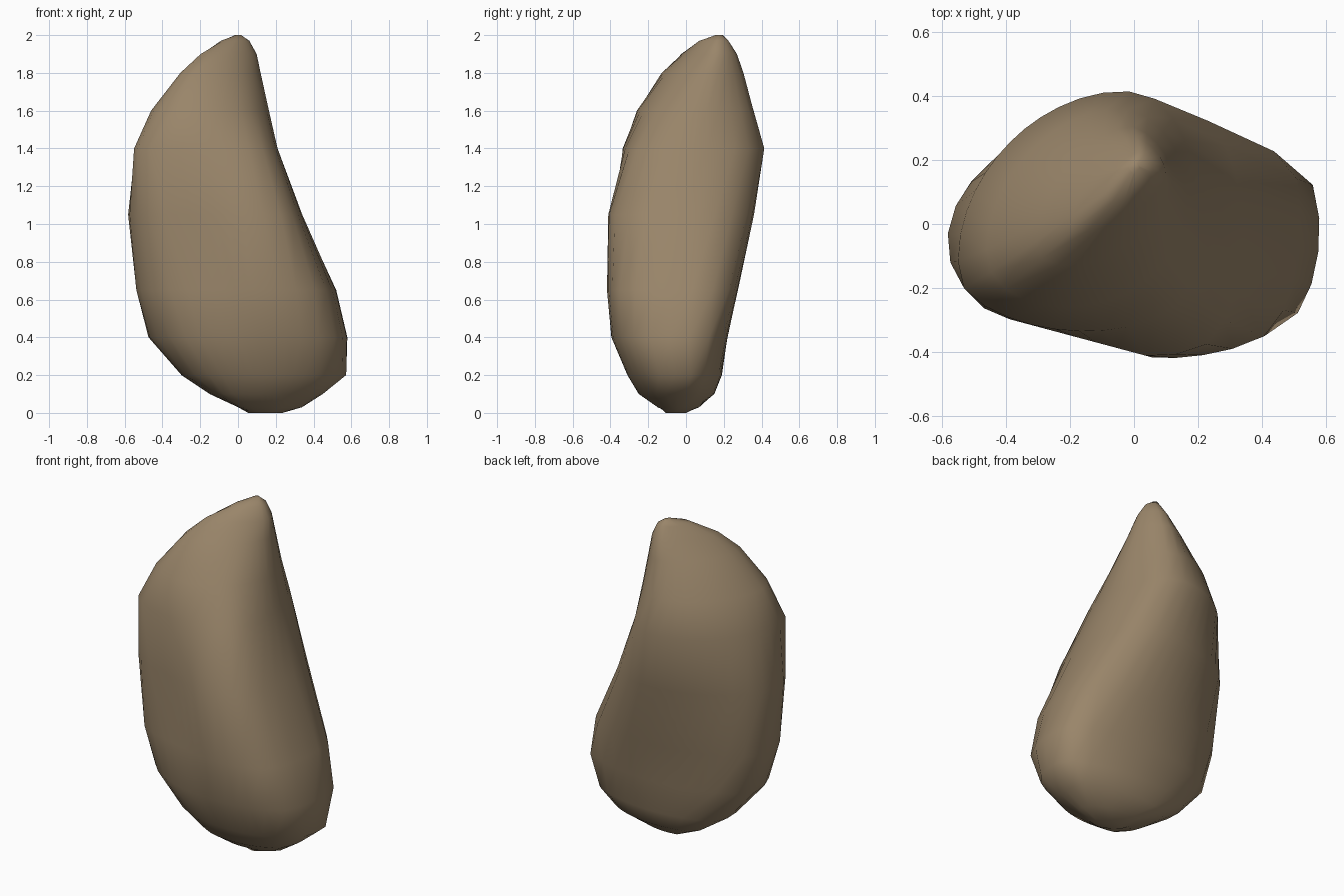
import bpy, bmesh, math

if "Cube" in bpy.data.objects:
    bpy.data.objects.remove(bpy.data.objects["Cube"])

N = 32  # points around each ring
FRONT_CUT = (math.radians(255), 0.388)  # flat front-left face: direction and distance

# Height, then the section's reach in 8 directions: +x, +x+y, +y, -x+y, -x, -x-y, -y, +x-y
LEVELS = [
    (0.00, .24, .13, .00, -.06, -.02, -.01, .11, .21),
    (0.03, .34, .22, .07, .04, .00, .08, .15, .29),
    (0.10, .45, .35, .15, .17, .15, .20, .25, .40),
    (0.20, .575, .44, .19, .27, .30, .31, .31, .50),
    (0.40, .58, .485, .22, .37, .475, .44, .395, .56),
    (0.65, .52, .50, .275, .42, .54, .50, .42, .54),
    (1.05, .34, .395, .36, .455, .583, .52, .42, .43),
    (1.40, .21, .325, .415, .455, .55, .52, .335, .275),
    (1.60, .165, .27, .36, .39, .46, .43, .26, .155),
    (1.80, .12, .23, .305, .275, .305, .28, .13, .04),
    (1.90, .10, .21, .27, .21, .20, .18, .025, -.02),
    (1.97, .06, .18, .225, .165, .09, .0, -.07, -.06),
    (2.00, .02, .14, .20, .14, .02, -.11, -.15, -.11),
]


def reach(h, t):
    """Smooth periodic interpolation of the eight reach values."""
    total = sum(h) / 8
    for k in (1, 2, 3, 4):
        w = 0.125 if k == 4 else 0.25
        a = sum(v * math.cos(k * i * math.pi / 4) for i, v in enumerate(h)) * w
        b = sum(v * math.sin(k * i * math.pi / 4) for i, v in enumerate(h)) * w
        total += a * math.cos(k * t) + b * math.sin(k * t)
    return total


def section(h):
    """Rounded convex outline touching every reach line."""
    cx, cy = (h[0] - h[4]) / 2, (h[2] - h[6]) / 2
    limits = [(math.tau * i / 96, reach(h, math.tau * i / 96)) for i in range(96)]
    limits.append(FRONT_CUT)
    lines = [(t, max(0.005, d - cx * math.cos(t) - cy * math.sin(t))) for t, d in limits]
    pts = []
    for j in range(N):
        p = math.tau * j / N
        r = min(d / math.cos(t - p) for t, d in lines if math.cos(t - p) > 0.1)
        pts.append((cx + r * math.cos(p), cy + r * math.sin(p)))
    return pts


# Rock body: stacked sections bridged into one closed skin
bm = bmesh.new()
rings = [[bm.verts.new((x, y, lv[0])) for x, y in section(lv[1:])] for lv in LEVELS]
for low, high in zip(rings, rings[1:]):
    for j in range(N):
        k = (j + 1) % N
        bm.faces.new((low[j], low[k], high[k], high[j]))
bm.faces.new(rings[0][::-1])
bm.faces.new(rings[-1])
bmesh.ops.recalc_face_normals(bm, faces=bm.faces[:])
for f in bm.faces:
    f.smooth = True

mesh = bpy.data.meshes.new("rock")
bm.to_mesh(mesh)
bm.free()
rock = bpy.data.objects.new("rock", mesh)
bpy.context.collection.objects.link(rock)

# Single sandy brown colour
mat = bpy.data.materials.new("sandy brown stone")
mat.diffuse_color = (0.32, 0.235, 0.143, 1)
mat.use_nodes = True
mat.node_tree.nodes["Principled BSDF"].inputs["Base Color"].default_value = mat.diffuse_color
mesh.materials.append(mat)
